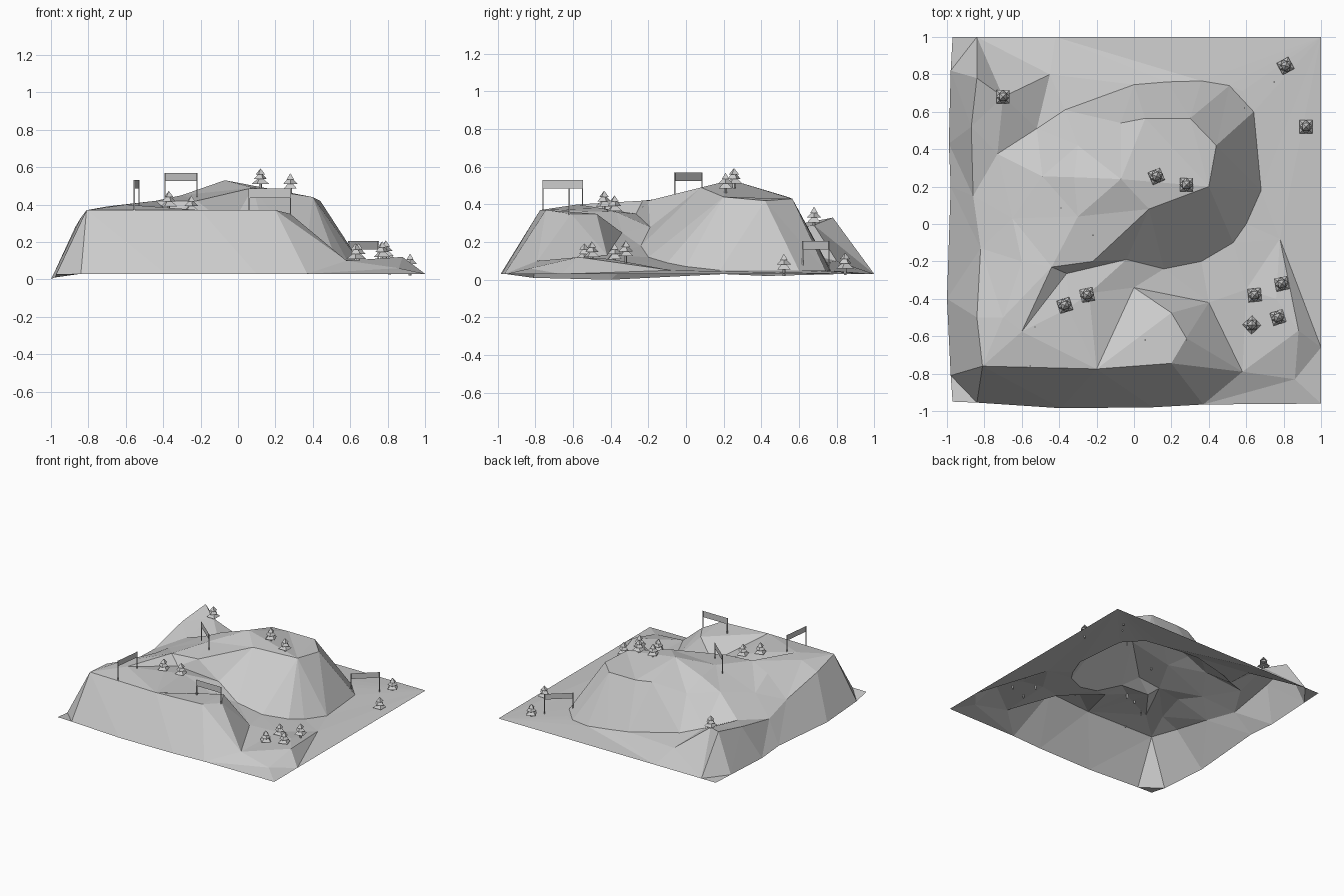
import bpy, bmesh, math
from mathutils import Vector, Matrix, geometry

if "Cube" in bpy.data.objects:
    bpy.data.objects.remove(bpy.data.objects["Cube"])


def make_object(name, bm):
    mesh = bpy.data.meshes.new(name)
    bm.to_mesh(mesh)
    bm.free()
    ob = bpy.data.objects.new(name, mesh)
    bpy.context.collection.objects.link(ob)
    return ob


# Break lines of the landscape: x, y, height
rim = [(-.97, -.95, .03), (-.84, -.955, .03), (-.39, -.985, .03), (.1, -.98, .03),
       (.37, -.965, .03), (1, -.96, .03), (1, -.66, .03), (1, 1, .03), (-.42, 1, .03),
       (-.84, 1, .03), (-.97, 1, .03), (-.98, .82, .03), (-.99, .43, .02), (-.98, .2, .03),
       (-1, -.4, 0), (-.98, -.81, .01)]
left_cliff = [(-.84, .78, .33), (-.87, .52, .28), (-.86, .15, .2), (-.82, -.13, .24),
              (-.84, -.5, .33)]
shelf = [(-.84, -.5, .33), (-.81, -.76, .37), (-.2, -.775, .37), (.2, -.745, .37),
         (.28, -.61, .35), (.2, -.475, .35), (0, -.34, .25)]
crest = [(-.6, -.575, .4), (-.44, -.23, .42), (-.22, -.2, .42), (.08, .08, .49),
         (.4, .2, .44), (.44, .42, .42), (.3, .565, .43), (.06, .565, .43), (-.07, .54, .44)]
hill_foot = [(-.6, -.575, .4), (-.36, -.265, .35), (-.04, -.19, .28), (.16, -.24, .18),
             (.36, -.2, .12), (.53, -.1, .09), (.6, 0, .07), (.68, .18, .05), (.64, .6, .05),
             (.58, .71, .05), (.51, .74, .05), (.36, .765, .05), (.18, .76, .07),
             (0, .745, .09), (-.37, .61, .13), (-.52, .51, .17)]
valley_foot = [(0, -.34, .25), (.4, -.42, .13), (.58, -.79, .1), (.86, -.83, .06),
               (.88, -.57, .12), (.78, -.08, .05)]
road_edge = [(-.73, .375, .24), (-.49, .255, .36)]
knolls = [(-.07, .24, .53), (-.3, .04, .45), (-.32, .25, .44), (-.3, .42, .36), (-.6, -.2, .37),
          (-.65, .03, .31), (-.7, -.5, .39), (-.35, -.45, .38), (-.24, -.37, .36),
          (-.7, .68, .29), (-.45, .8, .1), (.6, -.35, .1), (.76, -.4, .11)]

# Terrain: triangulate the break lines
pts, edges, index = [], [], {}


def add_line(line, closed=False):
    ids = []
    for p in line:
        if p not in index:
            index[p] = len(pts)
            pts.append(p)
        ids.append(index[p])
    edges.extend(zip(ids, ids[1:]))
    if closed:
        edges.append((ids[-1], ids[0]))


add_line(rim, True)
for line in (left_cliff, shelf, crest, hill_foot, valley_foot, road_edge):
    add_line(line)
for p in knolls:
    add_line([p])
flat, _, faces, origin, _, _ = geometry.delaunay_2d_cdt(
    [Vector(p[:2]) for p in pts], edges, [], 1, 1e-5)
bm = bmesh.new()
vs = [bm.verts.new((v.x, v.y, pts[o[0]][2] if o else .2)) for v, o in zip(flat, origin)]
for f in faces:
    bm.faces.new([vs[i] for i in f])
bmesh.ops.recalc_face_normals(bm, faces=bm.faces)
if sum(f.normal.z for f in bm.faces) < 0:
    bmesh.ops.reverse_faces(bm, faces=bm.faces)
make_object("terrain", bm)


# Conifers: trunk and three tiers
def tree(n, x, y, z, turn):
    bm = bmesh.new()

    def cone(r1, r2, z0, z1, rot, seg=4):
        m = Matrix.Translation((0, 0, (z0 + z1) / 2)) @ Matrix.Rotation(rot, 4, 'Z')
        bmesh.ops.create_cone(bm, cap_ends=True, segments=seg, radius1=r1, radius2=r2,
                              depth=z1 - z0, matrix=m)
    cone(.008, .008, -.015, .03, 0)
    cone(.05, .012, .02, .052, math.pi / 4)
    cone(.038, .009, .046, .077, math.pi / 2)
    cone(.028, 0, .07, .103, math.pi / 4)
    ob = make_object(f"tree_{n}", bm)
    ob.location = (x, y, z)
    ob.rotation_euler.z = turn


for n, t in enumerate([(-.7, .68, .285, 0), (.81, .845, .04, .5), (.92, .52, .035, 0),
                       (.12, .255, .49, .4), (.28, .21, .465, 0), (-.37, -.435, .37, .3),
                       (-.25, -.38, .345, .2), (.645, -.38, .09, .1), (.79, -.32, .105, .2),
                       (.63, -.54, .09, .75), (.77, -.5, .1, .3)], 1):
    tree(n, *t)


# Banner gates: two thin posts and a flat panel
def gate(name, a, b, foot, low, high):
    bm = bmesh.new()
    for x, y in (a, b):
        m = Matrix.Translation((x, y, (foot + high) / 2)) @ Matrix.Diagonal(
            (.006, .006, high - foot, 1))
        bmesh.ops.create_cube(bm, size=1, matrix=m)
    bm.faces.new([bm.verts.new(p) for p in (
        (*a, low), (*b, low), (*b, high), (*a, high))])
    make_object(name, bm)


gate("gate_left", (-.555, -.76), (-.53, -.55), .36, .485, .53)
gate("gate_front", (.06, -.62), (.28, -.62), .345, .435, .485)
gate("gate_summit", (-.39, .085), (-.22, -.06), .42, .525, .57)
gate("gate_back", (.59, .62), (.75, .76), .035, .16, .205)
